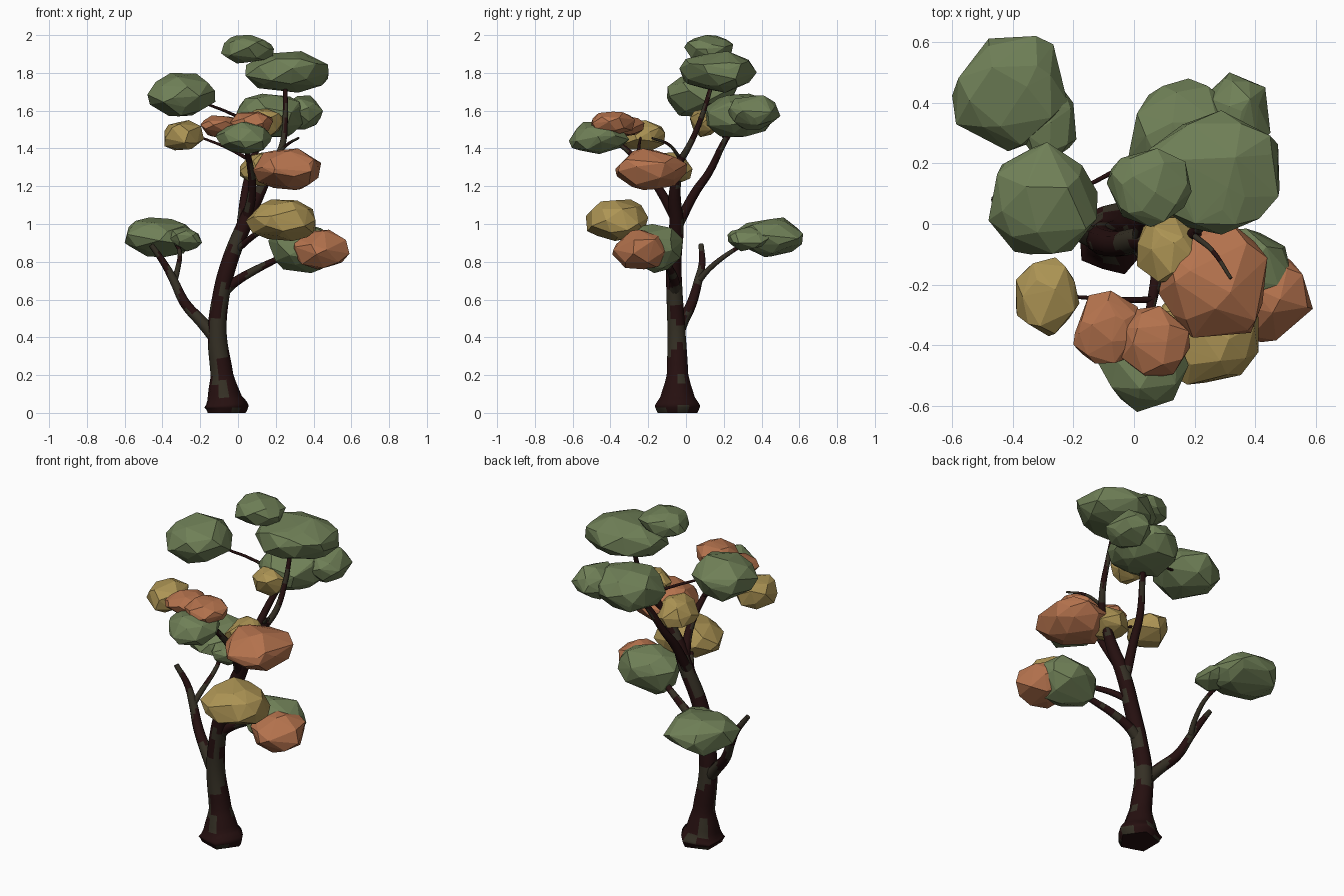
import bpy, bmesh, math, random
from mathutils import Vector, noise

random.seed(7)
if "Cube" in bpy.data.objects:
    bpy.data.objects.remove(bpy.data.objects["Cube"], do_unlink=True)


def material(name, rgb):
    mat = bpy.data.materials.new(name)
    mat.use_nodes = True
    color = (*rgb, 1)
    mat.diffuse_color = color
    shader = next(n for n in mat.node_tree.nodes if n.type == "BSDF_PRINCIPLED")
    shader.inputs["Base Color"].default_value = color
    shader.inputs["Roughness"].default_value = 0.9
    return mat


green = material("leaf green", (.16, .215, .095))
orange = material("autumn orange", (.46, .17, .075))
yellow = material("autumn yellow", (.42, .30, .09))
bark = material("dark maroon bark", (.019, .005, .005))
moss = material("dark olive bark", (.035, .029, .018))


def add_object(name, mesh, *materials):
    obj = bpy.data.objects.new(name, mesh)
    bpy.context.collection.objects.link(obj)
    for mat in materials:
        mesh.materials.append(mat)
    return obj


def clump(name, mat, center, half, count=32):
    """Faceted leaf mass: hull of jittered sphere points, fitted to its box."""
    points = []
    for i in range(count):
        z = 1 - 2 * (i + .5) / count
        angle = i * math.pi * (3 - math.sqrt(5))
        r = math.sqrt(1 - z * z)
        p = Vector((r * math.cos(angle), r * math.sin(angle), z))
        p += Vector([random.uniform(-.22, .22) for _ in range(3)])
        points.append(p.normalized() * random.uniform(.92, 1.1))
    low = [min(p[k] for p in points) for k in range(3)]
    high = [max(p[k] for p in points) for k in range(3)]
    bm = bmesh.new()
    for p in points:
        bm.verts.new([center[k] + half[k] * (2 * (p[k] - low[k]) / (high[k] - low[k]) - 1)
                      for k in range(3)])
    result = bmesh.ops.convex_hull(bm, input=bm.verts)
    bmesh.ops.delete(bm, geom=[v for v in bm.verts if not v.link_faces], context="VERTS")
    bmesh.ops.recalc_face_normals(bm, faces=bm.faces)
    mesh = bpy.data.meshes.new(name)
    bm.to_mesh(mesh)
    bm.free()
    add_object(name, mesh, mat)


def limb(name, points, radii, moss_level=0.15):
    """Smooth tapered tube through the points, with mossy patches on the bark."""
    curve = bpy.data.curves.new(name + "_path", "CURVE")
    curve.dimensions = "3D"
    curve.bevel_depth = 1
    curve.bevel_resolution = 3
    curve.resolution_u = 5
    curve.use_fill_caps = True
    spline = curve.splines.new("BEZIER")
    spline.bezier_points.add(len(points) - 1)
    for i, (knot, p) in enumerate(zip(spline.bezier_points, points)):
        knot.co = p
        knot.handle_left_type = knot.handle_right_type = "AUTO"
        t = i / (len(points) - 1)
        knot.radius = radii[i] if len(radii) > 2 else radii[0] + t * (radii[1] - radii[0])
    helper = bpy.data.objects.new(name + "_path", curve)
    bpy.context.collection.objects.link(helper)
    graph = bpy.context.evaluated_depsgraph_get()
    mesh = bpy.data.meshes.new_from_object(helper.evaluated_get(graph))
    mesh.name = name
    bpy.data.objects.remove(helper, do_unlink=True)
    mesh.materials.clear()
    obj = add_object(name, mesh, bark, moss)
    for face in mesh.polygons:
        face.use_smooth = True
        c = face.center
        patch = noise.noise(Vector((c.x * 16, c.y * 16, c.z * 6)))
        face.material_index = int(patch > moss_level)
    return obj


# Trunk with flared, lobed foot
trunk = limb("trunk",
             [(-.07, -.045, 0), (-.07, -.045, .035), (-.075, -.045, .08), (-.085, -.045, .2),
              (-.11, -.05, .42), (-.09, -.06, .62), (-.045, -.065, .8), (.035, -.05, 1),
              (.1, -.06, 1.14), (.15, -.05, 1.24), (.21, -.03, 1.36)],
             [.1, .118, .092, .06, .05, .045, .043, .04, .034, .026, .015])
for v in trunk.data.vertices:
    if v.co.z < .16:
        dx, dy = v.co.x + .07, v.co.y + .045
        lobe = 1 + .1 * math.cos(5 * math.atan2(dy, dx)) * (1 - v.co.z / .16)
        v.co.x, v.co.y = dx * lobe - .07, dy * lobe - .045
        v.co.z = max(v.co.z, 0)

# Low branches
limb("low_right_branch", [(-.12, -.05, .4), (-.19, -.02, .48), (-.28, .03, .58),
                          (-.34, .065, .7), (-.39, .085, .79), (-.46, .08, .89)], (.036, .014), -.1)
limb("low_right_twig", [(-.34, .06, .69), (-.32, .12, .76), (-.31, .25, .86),
                        (-.35, .36, .92)], (.018, .008), -.1)
limb("low_left_branch", [(-.08, -.06, .64), (-.02, -.06, .69), (.08, -.08, .75),
                         (.2, -.12, .81), (.32, -.16, .87)], (.032, .012), 0)
limb("low_front_branch", [(-.01, -.06, .86), (.06, -.14, .92), (.15, -.26, .98),
                          (.22, -.35, 1.02)], (.02, .009))

# Upper branches
limb("front_branch", [(.05, -.06, 1.04), (.075, -.14, 1.18), (.06, -.25, 1.33),
                      (.03, -.38, 1.45)], (.028, .011))
limb("front_twig", [(.06, -.25, 1.34), (-.05, -.25, 1.4), (-.2, -.24, 1.46)], (.011, .006))
limb("back_branch", [(.02, -.04, 1), (.04, .05, 1.17), (.06, .12, 1.27),
                     (.11, .2, 1.43), (.17, .28, 1.56)], (.028, .013))
limb("crown_branch", [(.19, -.04, 1.32), (.235, .02, 1.42), (.25, .08, 1.56),
                      (.25, .14, 1.75)], (.02, .011))
limb("long_twig", [(.1, .2, 1.46), (.04, .21, 1.54), (-.05, .18, 1.59),
                   (-.15, .13, 1.63), (-.26, .09, 1.68)], (.01, .006))
limb("bare_twig", [(.2, -.04, 1.36), (.26, -.09, 1.42), (.32, -.18, 1.455)], (.01, .006))

# Green leaf masses
clump("crown_top_leaves", green, (.05, .12, 1.925), (.14, .13, .075))
clump("crown_leaves", green, (.26, .17, 1.805), (.22, .205, .11), 44)
clump("upper_right_leaves", green, (-.3, .085, 1.685), (.18, .185, .115))
clump("back_leaves", green, (.17, .29, 1.575), (.19, .19, .115), 40)
clump("back_left_leaves", green, (.34, .36, 1.59), (.11, .14, .09))
clump("front_leaves", green, (.03, -.46, 1.455), (.15, .16, .085))
clump("low_right_leaves", green, (-.41, .43, .93), (.19, .19, .105))
clump("low_right_small_leaves", green, (-.28, .33, .92), (.09, .11, .065), 24)
clump("low_left_leaves", green, (.34, -.16, .87), (.18, .145, .13))

# Orange leaf masses
clump("front_orange_leaves", orange, (-.085, -.34, 1.515), (.115, .12, .06))
clump("front_small_orange_leaves", orange, (.07, -.39, 1.535), (.115, .12, .06), 26)
clump("middle_orange_leaves", orange, (.26, -.185, 1.29), (.18, .19, .11))
clump("low_orange_leaves", orange, (.435, -.23, .865), (.155, .16, .105), 26)

# Yellow leaf masses
clump("right_yellow_leaves", yellow, (-.285, -.24, 1.47), (.105, .13, .08), 24)
clump("middle_yellow_leaves", yellow, (.125, -.08, 1.29), (.115, .115, .09), 28)
clump("back_yellow_leaves", yellow, (.14, .1, 1.535), (.1, .08, .075), 24)
clump("low_yellow_leaves", yellow, (.225, -.365, 1.02), (.185, .165, .11))
